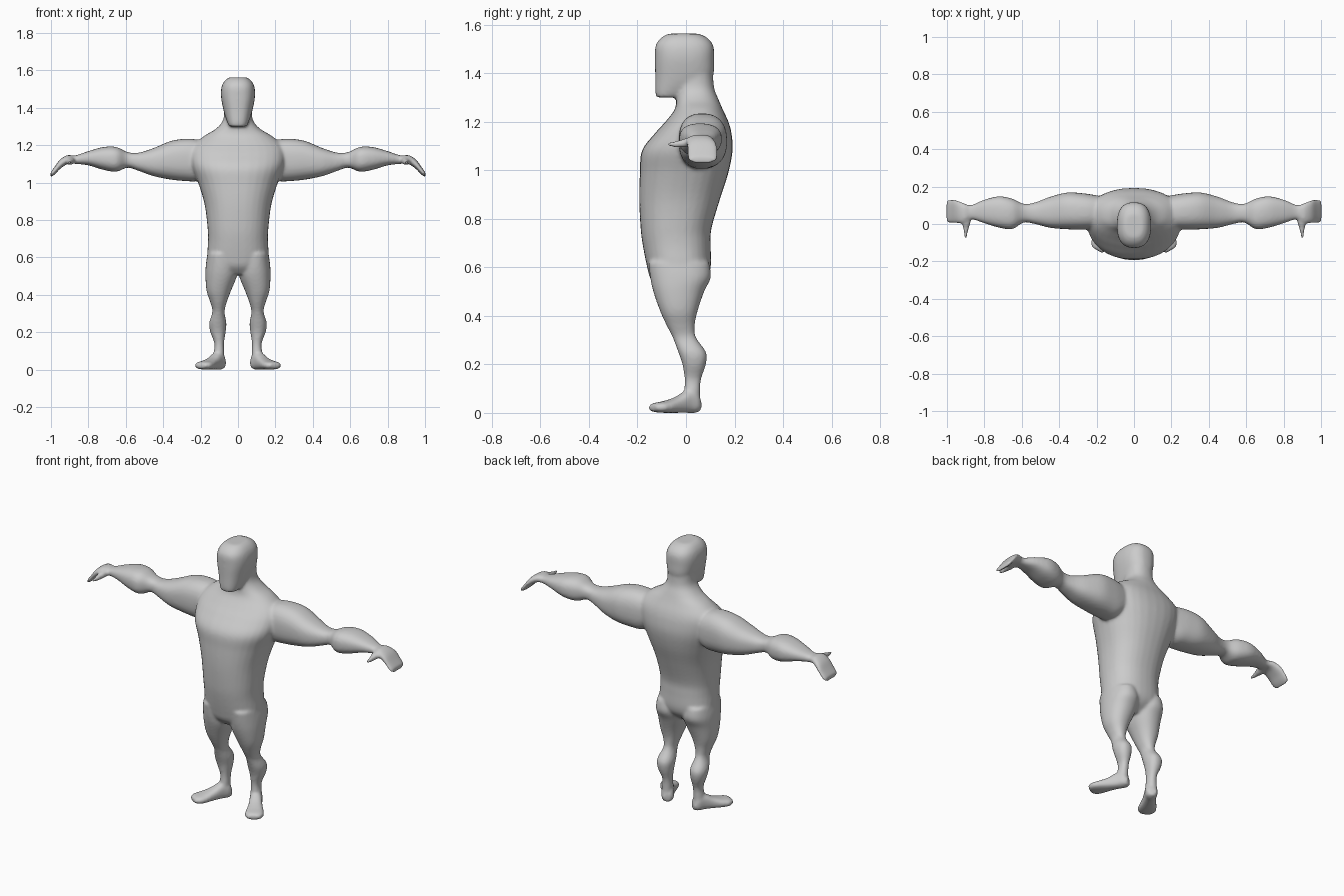
import bpy, bmesh, math
from mathutils import Matrix, Vector

SIDES, STEPS = 32, 5
bm = bmesh.new()


def spline(rows):
    """Smoothly interpolate rows of ring parameters (Catmull-Rom)."""
    out = []
    for i in range(len(rows) - 1):
        p0, p1 = rows[max(i - 1, 0)], rows[i]
        p2, p3 = rows[i + 1], rows[min(i + 2, len(rows) - 1)]
        for s in range(STEPS):
            t = s / STEPS
            out.append([0.5 * (2 * b + (c - a) * t + (2 * a - 5 * b + 4 * c - d) * t * t
                               + (3 * b - a - 3 * c + d) * t ** 3)
                        for a, b, c, d in zip(p0, p1, p2, p3)])
    return out + [rows[-1]]


def loft(rows, axis, power=2.2, matrix=Matrix(), mirror=True):
    """Rows are (position, min u, max u, min v, max v) along an axis."""
    for sign in ((1, -1) if mirror else (1,)):
        rings = []
        for p, u0, u1, v0, v1 in spline(rows):
            ring = []
            for k in range(SIDES):
                a = 2 * math.pi * k / SIDES
                c, s = math.cos(a), math.sin(a)
                u = (u0 + u1) / 2 + (u1 - u0) / 2 * math.copysign(abs(c) ** (2 / power), c)
                v = (v0 + v1) / 2 + (v1 - v0) / 2 * math.copysign(abs(s) ** (2 / power), s)
                co = {'x': (p, u, v), 'y': (u, p, v), 'z': (u, v, p)}[axis]
                co = matrix @ Vector(co)
                co.x *= sign
                ring.append(bm.verts.new(co))
            rings.append(ring)
        for a, b in zip(rings, rings[1:]):
            for k in range(SIDES):
                j = (k + 1) % SIDES
                bm.faces.new((a[k], a[j], b[j], b[k]))
        bm.faces.new(rings[0])
        bm.faces.new(rings[-1])


# Torso and neck
loft([(z, -w, w, y0, y1) for z, w, y0, y1 in (
    (0.51, 0.08, -0.11, 0.03), (0.55, 0.145, -0.145, 0.08), (0.60, 0.164, -0.16, 0.102),
    (0.69, 0.16, -0.178, 0.102), (0.76, 0.163, -0.187, 0.105), (0.88, 0.178, -0.193, 0.14),
    (0.99, 0.21, -0.19, 0.175), (1.08, 0.245, -0.182, 0.192), (1.15, 0.255, -0.13, 0.188),
    (1.20, 0.24, -0.085, 0.175), (1.25, 0.18, -0.047, 0.152), (1.29, 0.115, -0.04, 0.135),
    (1.34, 0.078, -0.04, 0.116), (1.42, 0.075, -0.04, 0.11))], 'z', 2.3, mirror=False)

# Head
loft([(z, -w, w, y0, y1) for z, w, y0, y1 in (
    (1.300, 0.046, -0.122, -0.03), (1.325, 0.058, -0.127, 0.03), (1.38, 0.076, -0.127, 0.107),
    (1.46, 0.091, -0.128, 0.116), (1.515, 0.087, -0.125, 0.112), (1.548, 0.068, -0.10, 0.085),
    (1.563, 0.045, -0.07, 0.05))], 'z', 2.5, mirror=False)

# Legs
loft([(0.62, 0.02, 0.163, -0.155, 0.095), (0.56, 0.004, 0.172, -0.148, 0.103),
      (0.50, 0.006, 0.174, -0.135, 0.075), (0.42, 0.038, 0.168, -0.107, 0.048),
      (0.36, 0.06, 0.148, -0.08, 0.036), (0.31, 0.072, 0.137, -0.055, 0.042),
      (0.25, 0.062, 0.154, -0.032, 0.083), (0.20, 0.066, 0.148, -0.015, 0.082),
      (0.14, 0.075, 0.126, -0.006, 0.063), (0.09, 0.074, 0.13, -0.008, 0.058),
      (0.02, 0.075, 0.135, -0.01, 0.06)], 'z')

# Feet, turned outwards
turn = Matrix.Translation((0.105, 0.02, 0)) @ Matrix.Rotation(math.radians(31), 4, 'Z')
loft([(0.042, -0.022, 0.022, 0.008, 0.05), (0.02, -0.034, 0.034, 0.0, 0.085),
      (-0.02, -0.034, 0.034, 0.0, 0.092), (-0.07, -0.038, 0.04, 0.0, 0.066),
      (-0.12, -0.048, 0.05, 0.0, 0.05), (-0.16, -0.05, 0.05, 0.002, 0.043),
      (-0.185, -0.032, 0.03, 0.008, 0.036)], 'y', 2.6, turn)

# Arms and hands
loft([(0.14, 0.0, 0.14, 1.06, 1.20), (0.21, -0.025, 0.155, 1.01, 1.228),
      (0.28, -0.03, 0.165, 1.008, 1.234), (0.36, -0.028, 0.168, 1.016, 1.222),
      (0.45, -0.02, 0.145, 1.034, 1.185), (0.53, 0.0, 0.115, 1.062, 1.160),
      (0.59, 0.008, 0.108, 1.080, 1.163), (0.65, -0.027, 0.135, 1.058, 1.190),
      (0.72, -0.02, 0.148, 1.068, 1.190), (0.80, 0.004, 0.13, 1.092, 1.168),
      (0.87, 0.025, 0.102, 1.100, 1.145), (0.91, 0.005, 0.112, 1.100, 1.147),
      (0.95, 0.004, 0.128, 1.074, 1.125), (0.98, 0.006, 0.13, 1.043, 1.085),
      (1.002, 0.008, 0.128, 1.028, 1.055)], 'x', 2.5)

# Thumbs
loft([(0.05, 0.87, 0.925, 1.10, 1.14), (0.01, 0.873, 0.92, 1.095, 1.135),
      (-0.03, 0.885, 0.912, 1.094, 1.124), (-0.075, 0.893, 0.908, 1.097, 1.115)], 'y')

bmesh.ops.recalc_face_normals(bm, faces=bm.faces)
mesh = bpy.data.meshes.new("body")
bm.to_mesh(mesh)
bm.free()
body = bpy.data.objects.new("body", mesh)
bpy.context.collection.objects.link(body)

skin = bpy.data.materials.new("plain grey")
skin.diffuse_color = (0.6, 0.6, 0.6, 1)
mesh.materials.append(skin)

# Fuse the parts into one soft surface
fuse = body.modifiers.new("fuse", 'REMESH')
fuse.mode = 'VOXEL'
fuse.voxel_size = 0.008
fuse.use_smooth_shade = True
soften = body.modifiers.new("soften", 'SMOOTH')
soften.factor = 0.5
soften.iterations = 8
